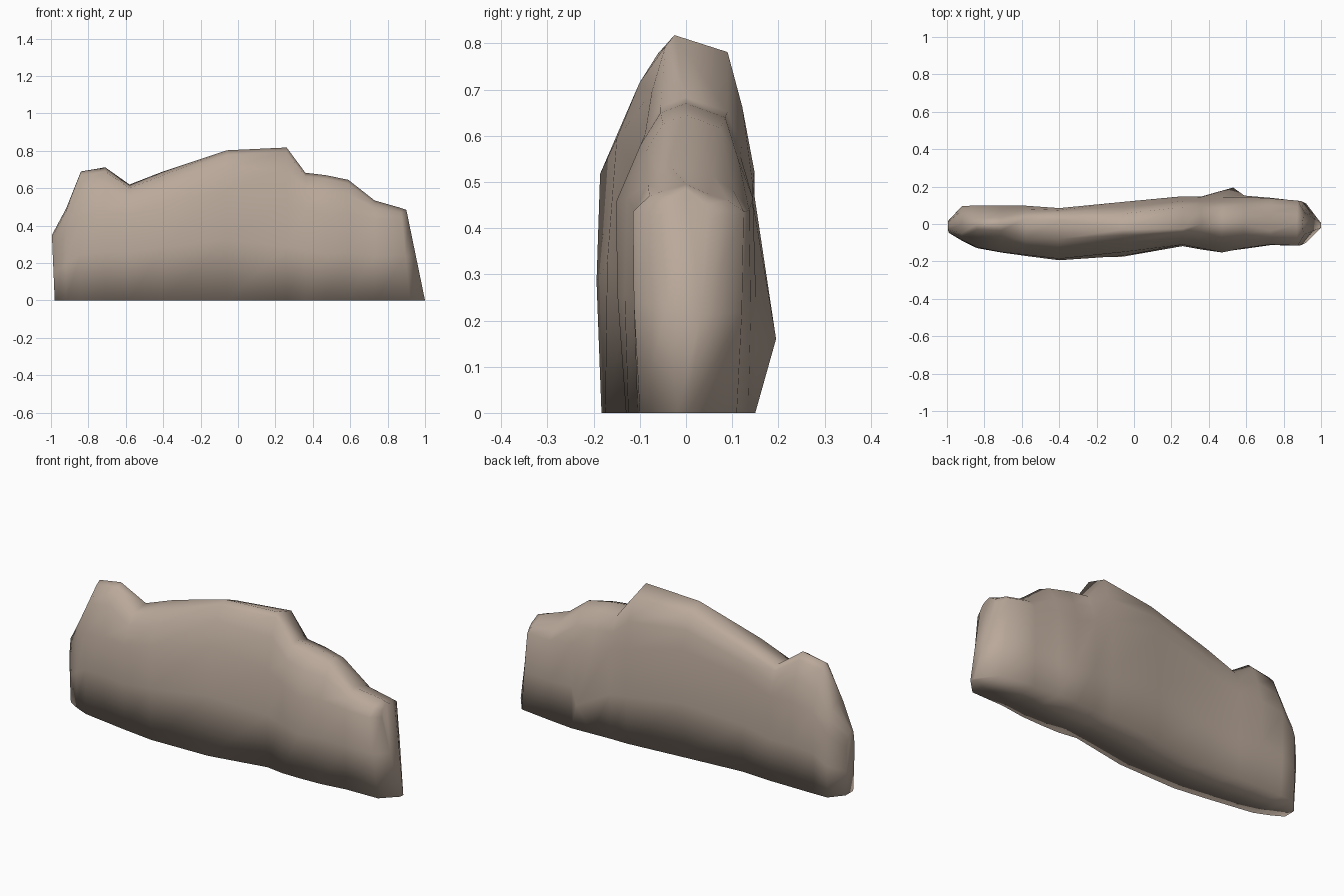
import bpy, bmesh, math

# Cross-sections: x, top z, top y front/crest/back, shoulder height (fraction of top),
# shoulder y front/back, foot y front/back
SECTIONS = [
    (-0.995, 0.35, -0.03, -0.01, 0.01, 0.75, -0.045, 0.02, -0.05, 0.015),
    (-0.92, 0.49, -0.05, 0.0, 0.05, 0.72, -0.085, 0.095, -0.085, 0.088),
    (-0.84, 0.69, -0.03, 0.0, 0.03, 0.65, -0.125, 0.10, -0.12, 0.09),
    (-0.71, 0.712, -0.035, 0.0, 0.035, 0.66, -0.15, 0.10, -0.14, 0.09),
    (-0.58, 0.62, -0.08, 0.03, 0.06, 0.75, -0.165, 0.098, -0.16, 0.09),
    (-0.40, 0.69, -0.08, 0.02, 0.06, 0.75, -0.186, 0.085, -0.183, 0.08),
    (-0.06, 0.803, -0.06, -0.03, 0.055, 0.74, -0.15, 0.118, -0.175, 0.11),
    (0.26, 0.818, -0.045, -0.025, 0.09, 0.64, -0.11, 0.148, -0.115, 0.14),
    (0.36, 0.683, -0.055, 0.0, 0.09, 0.72, -0.13, 0.145, -0.13, 0.14),
    (0.47, 0.67, -0.055, 0.0, 0.085, 0.68, -0.152, 0.145, -0.13, 0.145),
    (0.59, 0.645, -0.05, 0.0, 0.075, 0.72, -0.128, 0.145, -0.125, 0.15),
    (0.73, 0.535, -0.06, -0.035, 0.06, 0.82, -0.11, 0.137, -0.105, 0.135),
    (0.87, 0.495, -0.05, 0.0, 0.05, 0.88, -0.115, 0.125, -0.10, 0.11),
    (0.90, 0.485, -0.03, 0.0, 0.03, 0.88, -0.055, 0.06, -0.02, 0.005),
]
LEAN = {0: 0.015, 12: 0.05, 13: 0.10}   # outward slope of the ends at the foot

bm = bmesh.new()
rings = []
for i, (x, zt, tf, tc, tb, s, sf, sb, ff, fb) in enumerate(SECTIONS):
    pts = [(ff, 0), ((ff + sf) / 2 * 1.05, s * 0.55), (sf, s),
           (sf * 0.45 + tf * 0.55, s * 0.42 + 0.58), (tf, 0.97), (tc, 1.0), (tb, 0.955),
           (sb * 0.55 + tb * 0.45, s * 0.5 + 0.49), (sb, s),
           ((fb + sb) / 2 * 1.03, s * 0.5), (fb, 0)]
    rings.append([bm.verts.new((x + LEAN.get(i, 0) * (1 - t), y, zt * t)) for y, t in pts])

# Knob low on the back, behind the right half
rings[9][9].co = (0.53, 0.195, 0.16)

# Skin between sections, with flat underside and closed ends
n = len(rings[0])
for a, b in zip(rings, rings[1:]):
    for j in range(n):
        k = (j + 1) % n
        bm.faces.new((a[j], b[j], b[k], a[k]))
bm.faces.new(rings[0])
bm.faces.new(list(reversed(rings[-1])))
bmesh.ops.recalc_face_normals(bm, faces=bm.faces)

mesh = bpy.data.meshes.new("rock")
bm.to_mesh(mesh)
bm.free()
rock = bpy.data.objects.new("rock", mesh)
bpy.context.collection.objects.link(rock)

stone = bpy.data.materials.new("taupe stone")
stone.diffuse_color = (0.49, 0.395, 0.325, 1)
mesh.materials.append(stone)

bpy.context.view_layer.objects.active = rock
rock.select_set(True)
bpy.ops.object.shade_smooth_by_angle(angle=math.radians(110))
